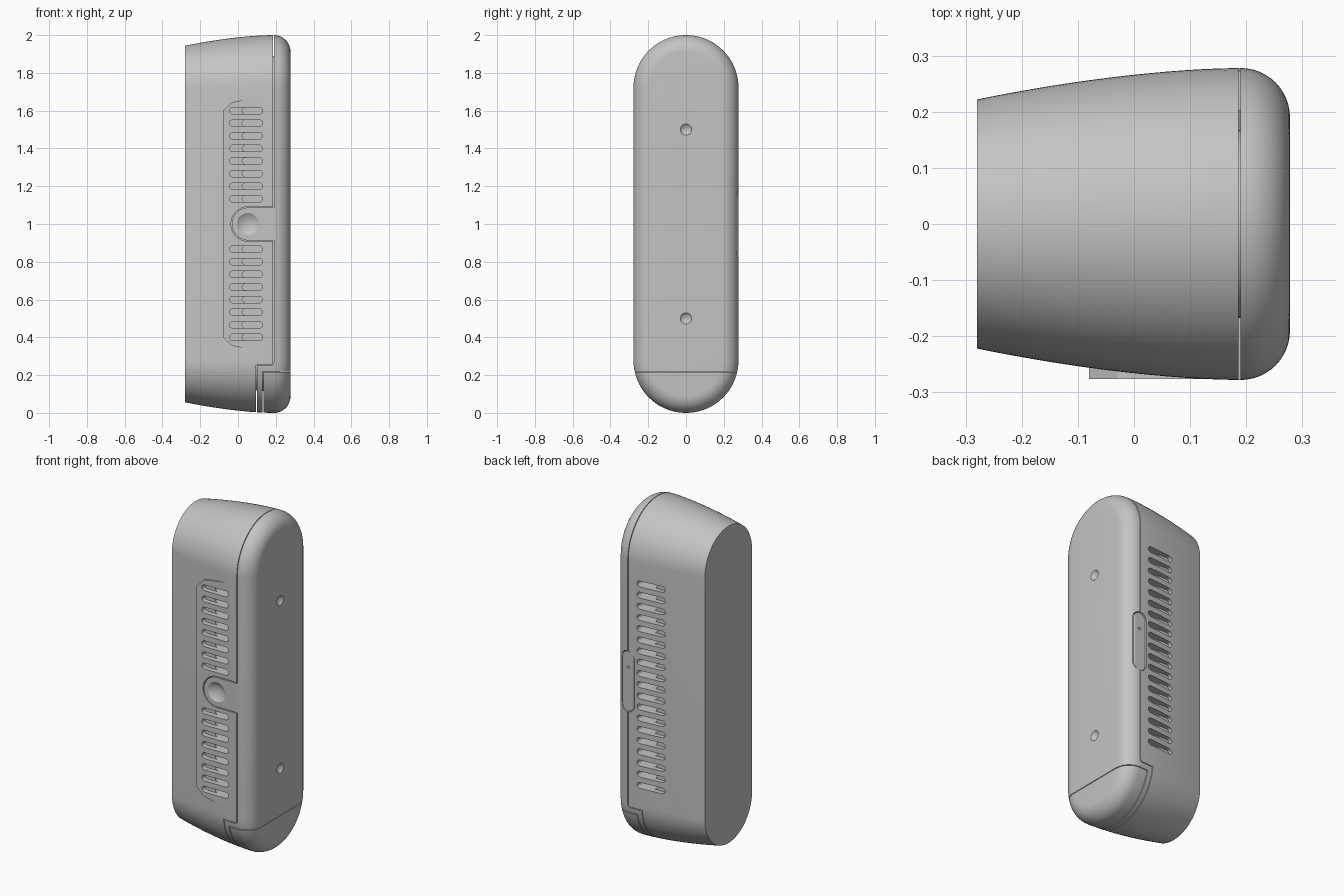
import bpy, bmesh, math
from mathutils import Vector, Matrix

if "Cube" in bpy.data.objects:
    bpy.data.objects.remove(bpy.data.objects["Cube"])

grey = bpy.data.materials.new("plain_grey")
grey.use_nodes = True
grey.diffuse_color = (0.55, 0.55, 0.55, 1)
grey.node_tree.nodes["Principled BSDF"].inputs["Base Color"].default_value = (0.55, 0.55, 0.55, 1)


def new_object(name, bm):
    bmesh.ops.recalc_face_normals(bm, faces=bm.faces)
    mesh = bpy.data.meshes.new(name)
    bm.to_mesh(mesh)
    bm.free()
    obj = bpy.data.objects.new(name, mesh)
    mesh.materials.append(grey)
    bpy.context.collection.objects.link(obj)
    return obj


def stadium(cx, cz, half, r, upright=False, steps=10):
    """Outline of a pill: half = distance from centre to each arc centre."""
    pts = []
    for side in (1, -1):
        for i in range(steps + 1):
            a = math.pi * (i / steps - 0.5)
            u, v = side * (half + r * math.cos(a)), side * r * math.sin(a)
            pts.append((cx - v, cz + u) if upright else (cx + u, cz + v))
    return pts


def prisms(name, outlines, y0, y1):
    """Extrude outlines in x, z along y."""
    bm = bmesh.new()
    for pts in outlines:
        rings = [[bm.verts.new((x, y, z)) for x, z in pts] for y in (y0, y1)]
        n = len(pts)
        for i in range(n):
            j = (i + 1) % n
            bm.faces.new((rings[0][i], rings[0][j], rings[1][j], rings[1][i]))
        for ring in rings:
            bm.faces.new(ring)
    return new_object(name, bm)


def loft(name, profile):
    """Skin upright pill sections of given radius along x."""
    bm = bmesh.new()
    rings = [[bm.verts.new((x, y, z)) for y, z in stadium(0, 1, STRAIGHT, r, True, 40)]
             for x, r in profile]
    for a, b in zip(rings, rings[1:]):
        for i in range(len(a)):
            j = (i + 1) % len(a)
            bm.faces.new((a[i], a[j], b[j], b[i]))
    bm.faces.new(rings[0])
    bm.faces.new(rings[-1])
    return new_object(name, bm)


def cone(point, normal, r, depth):
    bm = bmesh.new()
    turn = Vector(normal).to_track_quat("Z", "Y").to_matrix().to_4x4()
    bmesh.ops.create_cone(bm, cap_ends=True, segments=40, radius1=0, radius2=2 * r,
                          depth=2 * depth, matrix=Matrix.Translation(point) @ turn)
    bmesh.ops.remove_doubles(bm, verts=bm.verts, dist=1e-5)
    return new_object("cone_cutter", bm)


def combine(obj, tool, operation="DIFFERENCE", keep=False):
    mod = obj.modifiers.new("cut", "BOOLEAN")
    mod.operation, mod.solver, mod.object = operation, "EXACT", tool
    bpy.context.view_layer.objects.active = obj
    bpy.ops.object.modifier_apply(modifier=mod.name)
    if not keep:
        bpy.data.objects.remove(tool)


def part(name, outline, y0=-0.5, y1=0.5):
    """Piece of the whole casing lying inside an outline."""
    obj = master.copy()
    obj.data = master.data.copy()
    obj.name = obj.data.name = name
    bpy.context.collection.objects.link(obj)
    combine(obj, prisms("tool", [outline], y0, y1), "INTERSECT")
    return obj


# Whole casing: swelling pill section with a rounded right edge
STRAIGHT, R, SEAM, FILLET = 0.722, 0.278, 0.19, 0.088
BACK = -0.28
profile = []
for i in range(15):
    x = BACK + (SEAM - BACK) * i / 14
    profile.append((x, R - 0.056 * ((SEAM - x) / (SEAM - BACK)) ** 1.7))
for i in range(1, 13):
    a = math.pi / 2 * i / 12
    profile.append((SEAM + FILLET * math.sin(a), R - FILLET * (1 - math.cos(a))))
master = loft("master", profile)

# Raised flat grille panel on the front
half_panel = [(-0.08, 0.6), (-0.03, 0.645), (0.03, 0.657), (0.11, 0.668), (0.18, 0.67)]
panel = [(x, 1 + z) for x, z in half_panel] + [(x, 1 - z) for x, z in reversed(half_panel)]
combine(master, prisms("panel_tool", [panel], -0.2758, -0.12), "UNION")

# Shell, cover and bottom door, separated by hairline gaps
G = 0.004
shell = part("rear_shell", [(-0.5, -0.1), (-0.5, 2.1), (SEAM - G, 2.1), (SEAM - G, 0.27),
                            (0.182, 0.258), (0.17, 0.254), (0.1 - G, 0.254), (0.1 - G, -0.1)])
cover = part("side_cover", [(0.1, -0.1), (0.1, 0.25), (0.172, 0.25), (0.185, 0.255),
                            (SEAM, 0.268), (SEAM, 2.1), (0.5, 2.1), (0.5, 0.22),
                            (0.13, 0.22), (0.13, -0.1)])
door = part("bottom_door", [(0.13 + G, -0.1), (0.13 + G, 0.22 - G), (0.5, 0.22 - G), (0.5, -0.1)])

# Front latch tab with a conical dimple
tab_x = 0.055


def tab_outline(r, right):
    arc = [(tab_x - r * math.sin(math.pi * i / 24), 1 + r * math.cos(math.pi * i / 24))
           for i in range(25)]
    return arc + [(right, 1 - r), (right, 1 + r)]


combine(shell, prisms("tool", [tab_outline(0.092, 0.4)], -0.5, -0.15))
tab = part("latch_tab", tab_outline(0.087, SEAM), -0.5, -0.155)
combine(tab, cone((0.052, -0.2758, 1), (0, -1, 0), 0.058, 0.04))

# Vent slots: shallow pill with a deeper pocket; the front row skips the tab
levels = [0.4 + i / 15 for i in range(19)]
front = levels[:8] + levels[11:]
SLOT = 0.0175
for zs, side, surface in ((front, -1, 0.2758), (levels, 1, 0.268)):
    for x0, x1, depth in ((-0.045, 0.13, 0.03), (0.022, 0.13, 0.07)):
        outlines = [stadium((x0 + x1) / 2, z, (x1 - x0) / 2 - SLOT, SLOT) for z in zs]
        combine(shell, prisms("tool", outlines, side * (surface - depth), side * 0.4))

# Pill-shaped plate across the seam at the back, with a pin hole
for obj in (shell, cover):
    combine(obj, prisms("tool", [stadium(SEAM, 1, 0.138, 0.044, True, 16)], 0.2, 0.5))
plate = part("back_plate", stadium(SEAM, 1, 0.138, 0.04, True, 16), 0.202, 0.273)
combine(plate, prisms("tool", [stadium(SEAM, 1.08, 0, 0.008)], 0.25, 0.4))

# Screw dimples on the right-hand face
for z in (0.5, 1.5):
    combine(cover, cone((SEAM + FILLET, 0, z), (1, 0, 0), 0.03, 0.03))

# Inner core closes the view through the gaps
core = loft("inner_core", [(-0.15, 0.14), (0.22, 0.17)])
bpy.data.objects.remove(master)

bpy.ops.object.select_all(action="DESELECT")
for obj in (shell, cover, door, tab, plate, core):
    obj.select_set(True)
bpy.context.view_layer.objects.active = shell
bpy.ops.object.shade_smooth_by_angle(angle=math.radians(25))
